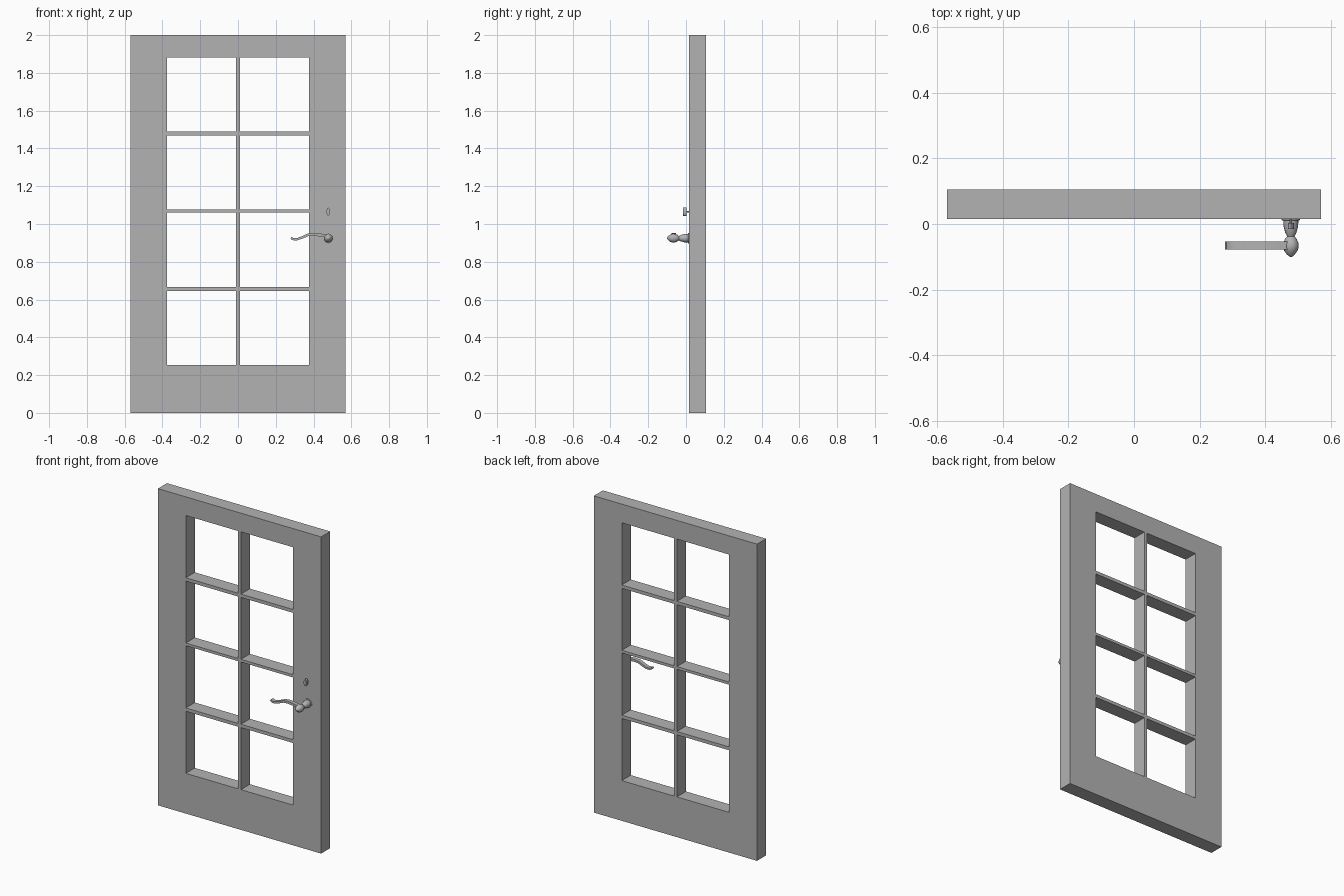
import bpy, bmesh, math
from mathutils import Vector

if "Cube" in bpy.data.objects:
    bpy.data.objects.remove(bpy.data.objects["Cube"])

grey = bpy.data.materials.new("neutral grey")
grey.use_nodes = True
colour = (0.45, 0.45, 0.45, 1)
grey.diffuse_color = colour
grey.node_tree.nodes["Principled BSDF"].inputs["Base Color"].default_value = colour


def finish(bm, name, smooth=False):
    bmesh.ops.remove_doubles(bm, verts=bm.verts, dist=1e-5)
    bmesh.ops.recalc_face_normals(bm, faces=bm.faces)
    mesh = bpy.data.meshes.new(name)
    bm.to_mesh(mesh)
    bm.free()
    obj = bpy.data.objects.new(name, mesh)
    bpy.context.collection.objects.link(obj)
    mesh.materials.append(grey)
    if smooth:
        bpy.ops.object.select_all(action="DESELECT")
        obj.select_set(True)
        bpy.context.view_layer.objects.active = obj
        bpy.ops.object.shade_smooth_by_angle(angle=math.radians(40))
    return obj


def extrude(bm, vector):
    result = bmesh.ops.extrude_face_region(bm, geom=bm.faces[:], use_keep_orig=True)
    verts = [g for g in result["geom"] if isinstance(g, bmesh.types.BMVert)]
    bmesh.ops.translate(bm, verts=verts, vec=vector)


def turned(name, profile, x, z, sides=16):
    """Solid of revolution around the y axis; profile holds (radius, y)."""
    bm = bmesh.new()
    pts = [bm.verts.new((x + r, y, z)) for r, y in profile]
    edges = [bm.edges.new(pair) for pair in zip(pts, pts[1:])]
    bmesh.ops.spin(bm, geom=pts + edges, cent=(x, 0, z), axis=(0, 1, 0),
                   angle=math.tau, steps=sides)
    return finish(bm, name, True)


# Door leaf: a grid of cells with the panes left open, extruded to depth
front, back = 0.015, 0.105
xs = [-0.57, -0.375, -0.01, 0.01, 0.375, 0.57]
zs = [0, 0.254, 0.646, 0.667, 1.06, 1.077, 1.468, 1.489, 1.882, 2]
bm = bmesh.new()
for i in range(len(xs) - 1):
    for j in range(len(zs) - 1):
        if i % 2 and j % 2:
            continue
        corners = [(i, j), (i + 1, j), (i + 1, j + 1), (i, j + 1)]
        bm.faces.new([bm.verts.new((xs[a], front, zs[b])) for a, b in corners])
bmesh.ops.remove_doubles(bm, verts=bm.verts, dist=1e-5)
extrude(bm, (0, back - front, 0))
finish(bm, "door_frame")

# Handle neck and bulb
hx, hz = 0.478, 0.925
turned("handle_neck", [(0, 0.015), (0.028, 0.015), (0.028, 0.012), (0.023, 0.01),
                       (0.022, -0.008), (0.017, -0.027), (0.011, -0.038),
                       (0, -0.038)], hx, hz)
turned("handle_bulb", [(0, -0.036), (0.011, -0.037), (0.018, -0.046), (0.023, -0.058),
                       (0.024, -0.07), (0.02, -0.082), (0.012, -0.093),
                       (0.005, -0.099), (0, -0.101)], hx, hz)

# Wavy lever: a flat ribbon following a smooth path
path = [(0.475, 0.934), (0.44, 0.941), (0.40, 0.945), (0.37, 0.942), (0.34, 0.929),
        (0.315, 0.92), (0.295, 0.919), (0.28, 0.926)]
points = [Vector((x, -0.053, z)) for x, z in path]
bm = bmesh.new()
rows = []
for i, p in enumerate(points):
    t = points[min(i + 1, len(points) - 1)] - points[max(i - 1, 0)]
    n = Vector((-t.z, 0, t.x)).normalized()
    half = 0.008 - 0.003 * i / len(points)
    rows.append([bm.verts.new(p + n * half), bm.verts.new(p - n * half)])
for a, b in zip(rows, rows[1:]):
    bm.faces.new((a[0], a[1], b[1], b[0]))
extrude(bm, (0, -0.025, 0))
finish(bm, "handle_lever", True)

# Thumb turn: pointed oval plate on a short spindle
bm = bmesh.new()
steps = 8
outline = [(0.009 * math.sin(math.pi * k / steps), -0.022 * math.cos(math.pi * k / steps))
           for k in range(steps + 1)]
outline += [(-x, z) for x, z in outline[-2:0:-1]]
bm.faces.new([bm.verts.new((hx + x, 0.003, 1.065 + z)) for x, z in outline])
extrude(bm, (0, -0.018, 0))
finish(bm, "thumb_turn", True)
turned("thumb_turn_spindle", [(0, 0.016), (0.004, 0.016), (0.004, 0.002), (0, 0.002)],
       hx, 1.065, 8)
